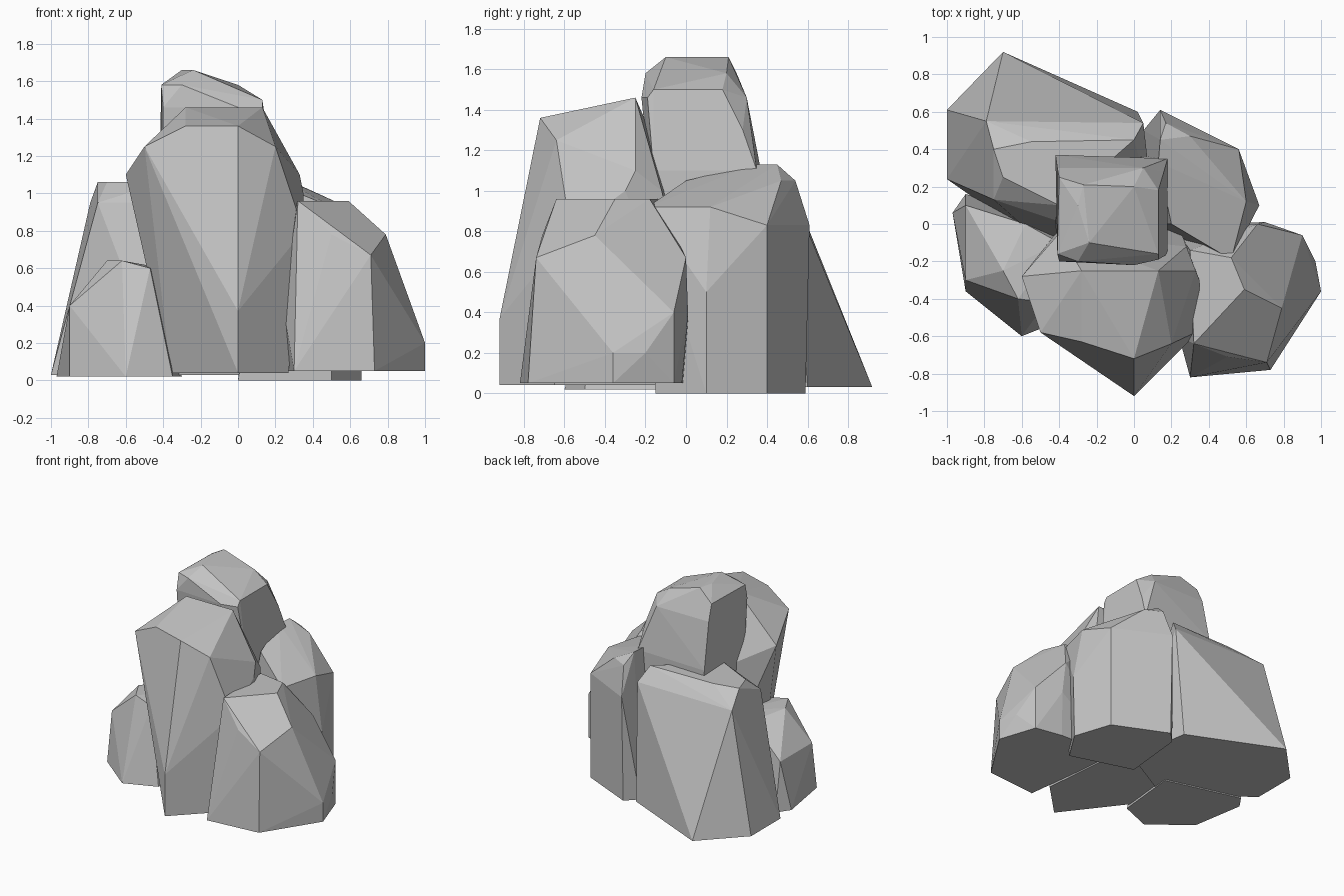
import bpy
import bmesh
import math


def make_material(name, shade):
    """Create a plain grey material."""
    material = bpy.data.materials.new(name)
    material.use_nodes = True
    colour = (shade, shade, shade, 1)
    material.diffuse_color = colour
    shader = material.node_tree.nodes["Principled BSDF"]
    shader.inputs["Base Color"].default_value = colour
    return material


def wrap_rock(bm):
    """Stretch a faceted skin around all corners and join almost flat neighbours."""
    hull = bmesh.ops.convex_hull(bm, input=bm.verts[:])
    buried = [item for item in hull["geom_interior"] if isinstance(item, bmesh.types.BMVert)]
    bmesh.ops.delete(bm, geom=buried, context="VERTS")
    bmesh.ops.dissolve_limit(bm, angle_limit=math.radians(3), verts=bm.verts[:], edges=bm.edges[:])
    bmesh.ops.recalc_face_normals(bm, faces=bm.faces[:])


def boulder(name, material, sections):
    """Build one rock from horizontal cross-sections, keyed by their height."""
    bm = bmesh.new()
    for height, outline in sections.items():
        for x, y in outline:
            bm.verts.new((x, y, height))
    wrap_rock(bm)
    mesh = bpy.data.meshes.new(name)
    bm.to_mesh(mesh)
    bm.free()
    mesh.materials.append(material)
    rock = bpy.data.objects.new(name, mesh)
    bpy.context.scene.collection.objects.link(rock)


default_cube = bpy.data.objects.get("Cube")
if default_cube:
    bpy.data.objects.remove(default_cube, do_unlink=True)

stone = make_material("grey_stone", .55)

# Large pointed rock at the front, overhanging its narrow foot
boulder("front_boulder", stone, {
    .04: [(0, -.92), (-.36, -.45), (-.3, .1), (.2, .1), (.27, -.65)],
    .37: [(0, -.92)],
    .8: [(.35, -.57)],
    1: [(.35, -.3), (.28, -.12), (-.4, -.05)],
    1.1: [(-.6, -.28), (.33, -.25)],
    1.25: [(-.5, -.58), (.2, -.64)],
    1.36: [(-.28, -.63), (0, -.72)],
    1.46: [(-.28, -.25), (.13, -.25)],
})

# Low rock at the front on the right-hand side of the model
boulder("small_side_boulder", stone, {
    .02: [(-.97, .06), (-.9, -.36), (-.6, -.6), (-.35, -.5), (-.3, 0), (-.9, .16)],
    .4: [(-.9, -.3), (-.9, .1)],
    .6: [(-.47, -.42), (-.4, -.1), (-.58, 0)],
    .64: [(-.7, -.25), (-.62, -.4)],
})

# Wide rock sloping down to a point at the back
boulder("back_boulder", stone, {
    .03: [(-1, .24), (-1, .61), (-.7, .92), (.02, .6), (.1, .1), (-.4, -.18)],
    .95: [(-.79, .55), (-.75, .13), (-.42, .02), (.05, .54)],
    1.06: [(-.75, .4), (-.7, .25), (-.55, .44), (-.4, .1), (0, .45)],
})

# Upright block at the back on the left-hand side of the model
boulder("left_boulder", stone, {
    0: [(.05, .5), (.14, .59), (.56, .4), (.66, .1), (.5, -.15), (0, 0)],
    .5: [(.67, .1)],
    .83: [(.14, .61), (.56, .4)],
    .92: [(.52, -.19), (.6, .12)],
    1.05: [(.2, 0), (.17, .54), (.3, .47)],
    1.13: [(.14, .45), (.13, .33)],
})

# Rounded rock at the front on the left-hand side of the model
boulder("front_left_boulder", stone, {
    .05: [(.3, -.82), (.73, -.78), (1, -.36), (.9, -.06), (.68, -.02), (.2, 0)],
    .2: [(1, -.36), (.97, -.2)],
    .4: [(.24, -.6), (.9, -.06), (.7, .01)],
    .67: [(.71, -.74), (.77, -.22), (.66, 0)],
    .78: [(.5, -.71), (.79, -.45)],
    .96: [(.32, -.64), (.59, -.35), (.52, -.18), (.3, -.14)],
})

# Tall block rising from the middle
boulder("summit_boulder", stone, {
    .3: [(-.4, -.1), (.18, -.1), (.18, .36), (-.4, .37)],
    1.1: [(.18, .35), (-.42, .37), (.18, -.16)],
    1.3: [(.16, .28)],
    1.46: [(-.4, -.2), (0, -.22), (.13, -.19), (.05, .3), (-.41, .3)],
    1.5: [(.13, -.16), (.13, .18)],
    1.58: [(-.41, -.16), (-.3, -.2), (-.4, .25), (0, .2)],
    1.66: [(-.3, .1), (-.24, -.1), (-.27, .21)],
})
